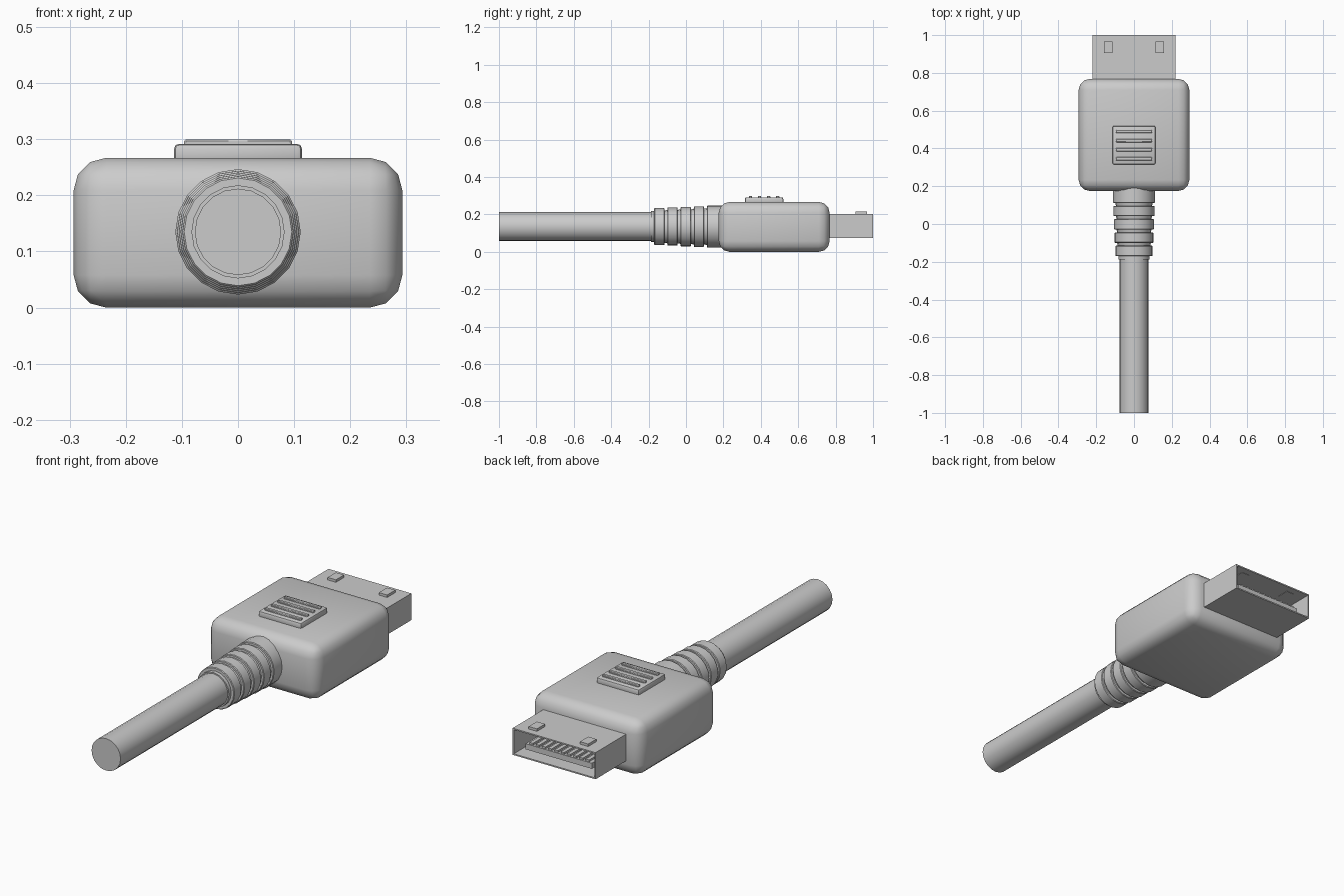
import bpy, bmesh, math
from mathutils import Vector

if "Cube" in bpy.data.objects:
    bpy.data.objects.remove(bpy.data.objects["Cube"])

ZC = 0.135  # height of the cable axis


def finish(bm, name, angle=40):
    bmesh.ops.recalc_face_normals(bm, faces=bm.faces)
    me = bpy.data.meshes.new(name)
    bm.to_mesh(me)
    bm.free()
    ob = bpy.data.objects.new(name, me)
    bpy.context.collection.objects.link(ob)
    bpy.ops.object.select_all(action='DESELECT')
    ob.select_set(True)
    bpy.context.view_layer.objects.active = ob
    bpy.ops.object.shade_smooth_by_angle(angle=math.radians(angle))
    return ob


def box_bm(x0, x1, y0, y1, z0, z1, bevel=0, segs=3):
    bm = bmesh.new()
    bmesh.ops.create_cube(bm, size=1)
    for v in bm.verts:
        v.co = Vector(((x0 + x1) / 2 + v.co.x * (x1 - x0),
                       (y0 + y1) / 2 + v.co.y * (y1 - y0),
                       (z0 + z1) / 2 + v.co.z * (z1 - z0)))
    if bevel:
        bmesh.ops.bevel(bm, geom=bm.edges[:], offset=bevel, segments=segs,
                        profile=0.5, affect='EDGES')
    return bm


def box(name, *dims, bevel=0, segs=3):
    return finish(box_bm(*dims, bevel=bevel, segs=segs), name)


def lathe(name, profile, sides):
    """Revolve (y, radius) points around the cable axis and cap the ends."""
    bm = bmesh.new()
    rings = []
    for y, r in profile:
        rings.append([bm.verts.new((r * math.sin(a), y, ZC + r * math.cos(a)))
                      for a in (2 * math.pi * i / sides for i in range(sides))])
    for a, b in zip(rings, rings[1:]):
        for i in range(sides):
            j = (i + 1) % sides
            bm.faces.new((a[i], a[j], b[j], b[i]))
    bm.faces.new(rings[0])
    bm.faces.new(rings[-1])
    return finish(bm, name)


# Moulded housing
box("housing", -0.293, 0.293, 0.175, 0.768, 0.0, 0.267, bevel=0.058)

# Cable
lathe("cable", [(-1.0, 0.077), (-0.17, 0.077)], 20)

# Ribbed strain relief: five ribs widening towards the housing
profile = [(-0.187, 0.083), (-0.170, 0.083)]
for i in range(5):
    y = -0.170 + 0.0705 * i
    r = 0.099 + 0.0032 * i
    end = y + 0.055 if i < 4 else 0.20
    profile += [(y, r - 0.013), (y, r - 0.003), (y + 0.003, r),
                (end - 0.003, r), (end, r - 0.003), (end, r - 0.013)]
lathe("strain_relief", profile, 20)

# Button pad with four grip ridges
box("button", -0.114, 0.114, 0.315, 0.52, 0.255, 0.292, bevel=0.009, segs=2)
for i in range(4):
    y = 0.345 + 0.0483 * i
    box(f"button_ridge_{i + 1}", -0.096, 0.096, y - 0.009, y + 0.009,
        0.285, 0.30, bevel=0.003, segs=1)

# Metal plug shell, open at the far end
bm = box_bm(-0.22, 0.22, 0.75, 1.0, 0.075, 0.203)
mouth = max(bm.faces, key=lambda f: f.calc_center_median().y)
bmesh.ops.inset_individual(bm, faces=[mouth], thickness=0.009)
deep = bmesh.ops.extrude_discrete_faces(bm, faces=[mouth])["faces"]
bmesh.ops.translate(bm, vec=(0, -0.22, 0), verts=deep[0].verts[:])
finish(bm, "plug_shell")

# Contact tongue and pins inside the shell
box("contact_tongue", -0.176, 0.176, 0.77, 0.965, 0.10, 0.127)
for i in range(10):
    x = -0.149 + 0.0331 * i
    box(f"contact_pin_{i + 1}", x - 0.009, x + 0.009, 0.775, 0.96, 0.12, 0.136)

# Latch tabs on top of the plug
for side, s in (("left", -1), ("right", 1)):
    x = s * 0.136
    box(f"latch_{side}", x - 0.022, x + 0.022, 0.905, 0.967, 0.195, 0.215)
